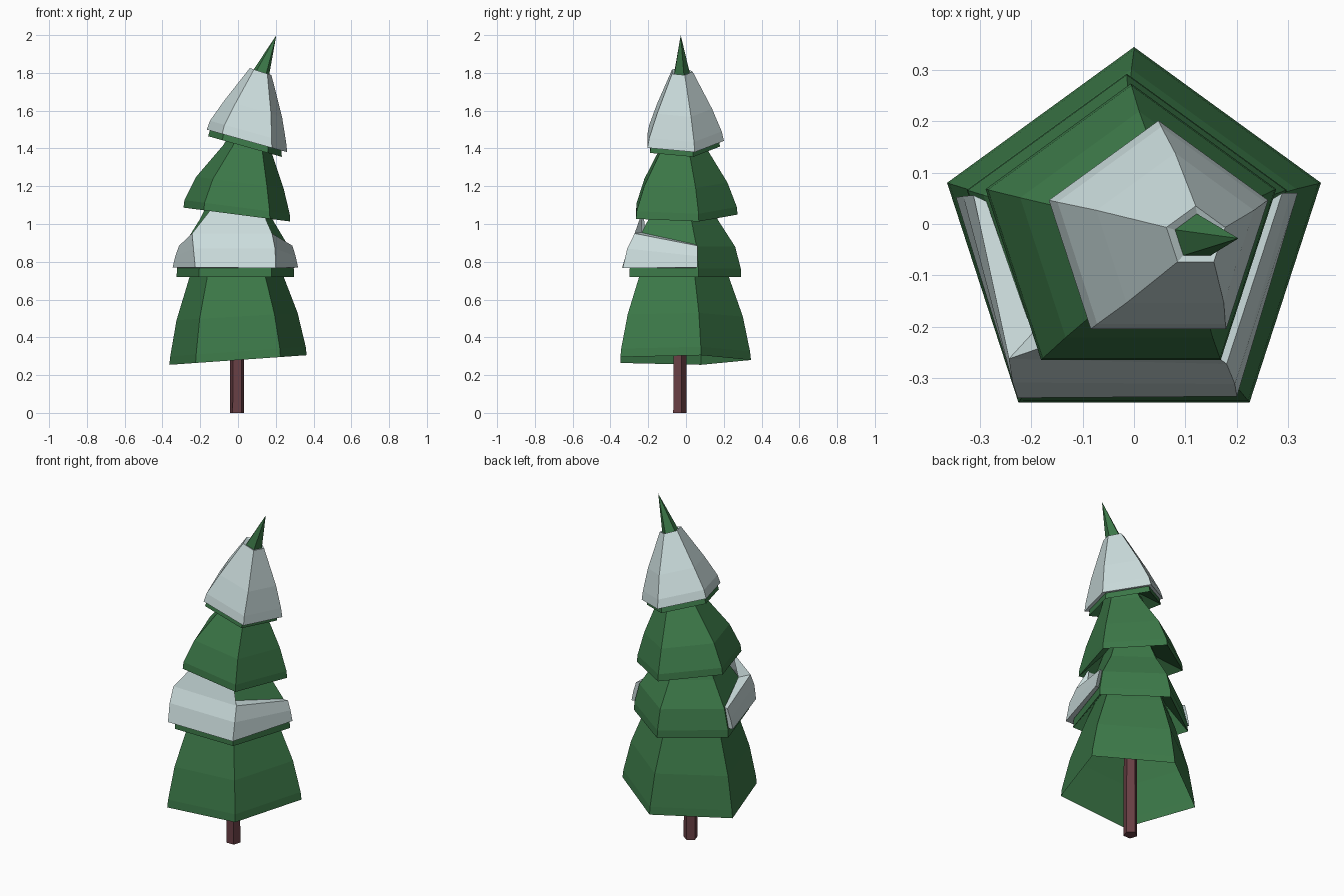
import bpy, bmesh
from math import sin, cos, radians


def material(name, rgb):
    m = bpy.data.materials.new(name)
    m.diffuse_color = (*rgb, 1)
    return m


GREEN = material("green", (0.045, 0.19, 0.065))
SNOW = material("snow", (0.6, 0.72, 0.72))
BARK = material("bark", (0.14, 0.05, 0.058))


def finish(name, bm, mat):
    bmesh.ops.recalc_face_normals(bm, faces=bm.faces)
    mesh = bpy.data.meshes.new(name)
    bm.to_mesh(mesh)
    bm.free()
    mesh.materials.append(mat)
    ob = bpy.data.objects.new(name, mesh)
    bpy.context.collection.objects.link(ob)
    return ob


# Five-sided shell lofted through rings (centre x, centre y, z, radius, slope along x)
def tier(name, rings, mat, tip=None, cap_top=False, cap_bottom=False):
    bm = bmesh.new()
    vs = []
    for cx, cy, z, r, s in rings:
        ring = []
        for k in range(5):
            a = radians(90 + 72 * k)
            dx = r * cos(a)
            ring.append(bm.verts.new((cx + dx, cy + r * sin(a), z + s * dx)))
        vs.append(ring)
    for a, b in zip(vs, vs[1:]):
        for i in range(5):
            j = (i + 1) % 5
            bm.faces.new((a[i], a[j], b[j], b[i]))
    if tip:
        t = bm.verts.new(tip)
        for i in range(5):
            bm.faces.new((vs[-1][i], vs[-1][(i + 1) % 5], t))
    if cap_top:
        bm.faces.new(vs[-1])
    if cap_bottom:
        bm.faces.new(vs[0])
    return finish(name, bm, mat)


# Trunk
tier("trunk", [(-0.005, -0.036, 0, 0.039, 0), (-0.005, -0.036, 0.75, 0.036, 0)],
     BARK, cap_top=True, cap_bottom=True)

# Branch tiers; the first ring of the upper ones closes the underside onto the tier below
tier("bottom_tier", [(0, -0.038, 0.28, 0.382, 0.07), (0, -0.038, 0.325, 0.377, 0.07),
                     (-0.005, -0.036, 0.51, 0.337, 0.06), (-0.01, -0.035, 0.73, 0.258, 0.03),
                     (-0.01, -0.035, 0.86, 0.2, 0)], GREEN)
tier("second_tier", [(-0.01, -0.035, 0.86, 0.2, 0),
                     (-0.014, -0.035, 0.72, 0.327, 0), (-0.014, -0.035, 0.765, 0.325, 0),
                     (-0.012, -0.035, 0.88, 0.295, 0), (-0.01, -0.035, 1.02, 0.205, 0),
                     (0, -0.03, 1.14, 0.15, 0)], GREEN)
tier("third_tier", [(0, -0.03, 1.14, 0.15, 0),
                    (-0.006, -0.024, 1.05, 0.297, -0.13), (-0.005, -0.024, 1.09, 0.293, -0.13),
                    (0.01, -0.024, 1.22, 0.243, -0.13), (0.05, -0.024, 1.40, 0.133, -0.15),
                    (0.063, -0.024, 1.48, 0.1, -0.2)], GREEN)
tier("top_tier", [(0.063, -0.024, 1.48, 0.1, -0.2),
                  (0.037, -0.025, 1.41, 0.205, -0.28), (0.042, -0.025, 1.455, 0.197, -0.28),
                  (0.076, -0.025, 1.60, 0.14, -0.28), (0.122, -0.025, 1.80, 0.045, -0.28)],
     GREEN, tip=(0.203, -0.028, 2.0))

# Snow cap around the top tier, turned in at both rims
tier("snow_cap", [(0.042, -0.024, 1.443, 0.2, -0.28), (0.0476, -0.023, 1.44, 0.224, -0.28),
                  (0.053, -0.023, 1.49, 0.212, -0.28), (0.08, -0.023, 1.61, 0.161, -0.28),
                  (0.12, -0.025, 1.807, 0.06, -0.33), (0.122, -0.025, 1.80, 0.044, -0.3)], SNOW)


# Snow band on the front and side faces of the second tier
def on_tier(ang, r, z):
    a = radians(ang)
    return (-0.012 + r * cos(a), -0.035 + r * sin(a), z)


bm = bmesh.new()
# each section: tier bottom, outer bottom, outer fold, outer top, tier top
right_end = [on_tier(16, 0.318, 0.768), (0.318, 0.06, 0.77), (0.305, 0.06, 0.83),
             (0.288, 0.06, 0.885), on_tier(16, 0.283, 0.893)]
front_right = [on_tier(-54, 0.325, 0.768), (0.2, -0.335, 0.767), (0.196, -0.311, 0.87),
               (0.18, -0.272, 0.95), on_tier(-54, 0.249, 0.955)]
front_left = [on_tier(-126, 0.325, 0.768), (-0.226, -0.338, 0.77), (-0.236, -0.308, 0.87),
              (-0.243, -0.262, 0.95), (-0.197, -0.212, 0.94)]
left_end = [on_tier(164, 0.318, 0.768), (-0.346, 0.052, 0.77), (-0.332, 0.054, 0.83),
            (-0.312, 0.056, 0.885), on_tier(164, 0.286, 0.883)]
secs = [[bm.verts.new(p) for p in s] for s in (right_end, front_right, front_left, left_end)]
for s, t in zip(secs, secs[1:]):
    for i in range(3 if s is secs[1] else 4):
        bm.faces.new((s[i], t[i], t[i + 1], s[i + 1]))
bm.faces.new(secs[0])
bm.faces.new(secs[-1])
# front sheet running up under the third tier
fr, fl = secs[1], secs[2]
ur = bm.verts.new((0.125, -0.228, 1.075))
ul = bm.verts.new((-0.145, -0.228, 1.075))
bm.faces.new((fr[3], fl[3], ul, ur))
bm.faces.new((fr[3], ur, fr[4]))
bm.faces.new((fl[3], fl[4], ul))
finish("snow_band", bm, SNOW)
